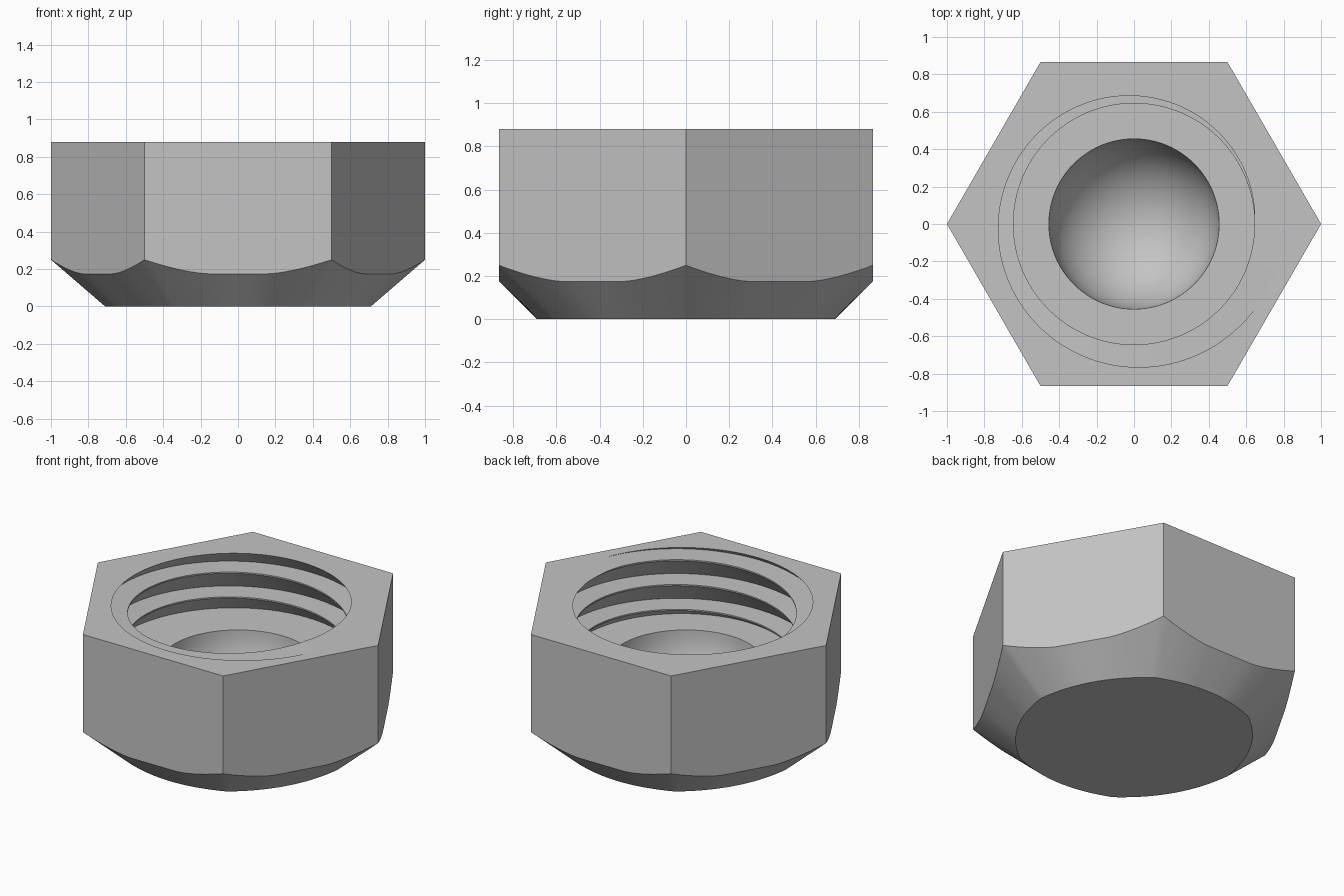
import bpy, bmesh
from math import sin, cos, pi, radians, sqrt

cube = bpy.data.objects.get("Cube")
if cube:
    bpy.data.objects.remove(cube, do_unlink=True)

N = 240                       # columns around the axis
START = radians(-18)          # direction where the thread leaves the top
TOP, FLOOR = 0.88, 0.50
PITCH, DEPTH = 0.16, 0.152
MINOR, MAJOR = 0.645, 0.797
DOME = 0.455

steel = bpy.data.materials.new("grey steel")
steel.use_nodes = True
grey = (0.55, 0.55, 0.55, 1)
steel.diffuse_color = grey
steel.node_tree.nodes["Principled BSDF"].inputs["Base Color"].default_value = grey


def loft(name, column):
    """Sweep a (radius, height) profile round the axis; it may vary by column."""
    bm = bmesh.new()
    grid = []
    for i in range(N + 1):
        a = START + 2 * pi * i / N
        grid.append([bm.verts.new((r * cos(a), r * sin(a), z)) for r, z in column(i, a)])
    for c, d in zip(grid, grid[1:]):
        for j in range(len(c) - 1):
            bm.faces.new((c[j], c[j + 1], d[j + 1], d[j]))
    bmesh.ops.remove_doubles(bm, verts=bm.verts, dist=1e-4)
    bmesh.ops.dissolve_degenerate(bm, edges=bm.edges, dist=1e-5)
    mesh = bpy.data.meshes.new(name)
    bm.to_mesh(mesh)
    bm.free()
    mesh.materials.append(steel)
    ob = bpy.data.objects.new(name, mesh)
    bpy.context.collection.objects.link(ob)
    bpy.ops.object.select_all(action='DESELECT')
    ob.select_set(True)
    bpy.context.view_layer.objects.active = ob
    bpy.ops.object.shade_smooth_by_angle(angle=radians(30))
    return ob


def root_height(i):
    z = TOP - PITCH + PITCH * i / N
    return min(max(z, TOP - PITCH + 1e-5), TOP - 1e-5)


def bore_radius(i, z):
    phase = (z - root_height(i)) % PITCH
    return max(MINOR, MAJOR - phase)


# Hexagonal body: top face, flats, curved chamfer, underside
def body(i, a):
    side = (a + pi) % (pi / 3) - pi / 6
    apothem = sqrt(3) / 2
    t = abs(apothem * math_tan(side))
    rise = max(0, (t - 0.16) / 0.34) ** 1.5
    hexagon = apothem / cos(side)
    return [(bore_radius(i, TOP), TOP), (hexagon, TOP),
            (hexagon, 0.175 + 0.075 * rise),
            (0.69 + 0.08 * t * t, 0), (0, 0)]


def math_tan(a):
    return sin(a) / cos(a)


# Helical thread: level lower flank, sloping upper flank, clipped at both ends
def thread(i, a):
    low = (bore_radius(i, FLOOR), FLOOR)
    high = (bore_radius(i, TOP), TOP)
    pts = [low]
    for k in range(-3, 1):
        z = root_height(i) + k * PITCH
        for p in ((MAJOR, z), (MINOR, z + DEPTH), (MINOR, z + PITCH)):
            pts.append(low if p[1] < FLOOR else high if p[1] > TOP else p)
    return pts + [high]


# Round-bottomed cavity and the flat ledge around it
def cavity(i, a):
    arc = [pi / 2 * j / 16 for j in range(17)]
    return [(DOME * sin(b), FLOOR - DOME * cos(b)) for b in arc] + \
           [(bore_radius(i, FLOOR), FLOOR)]


loft("hex_body", body)
loft("internal_thread", thread)
loft("domed_cavity", cavity)
